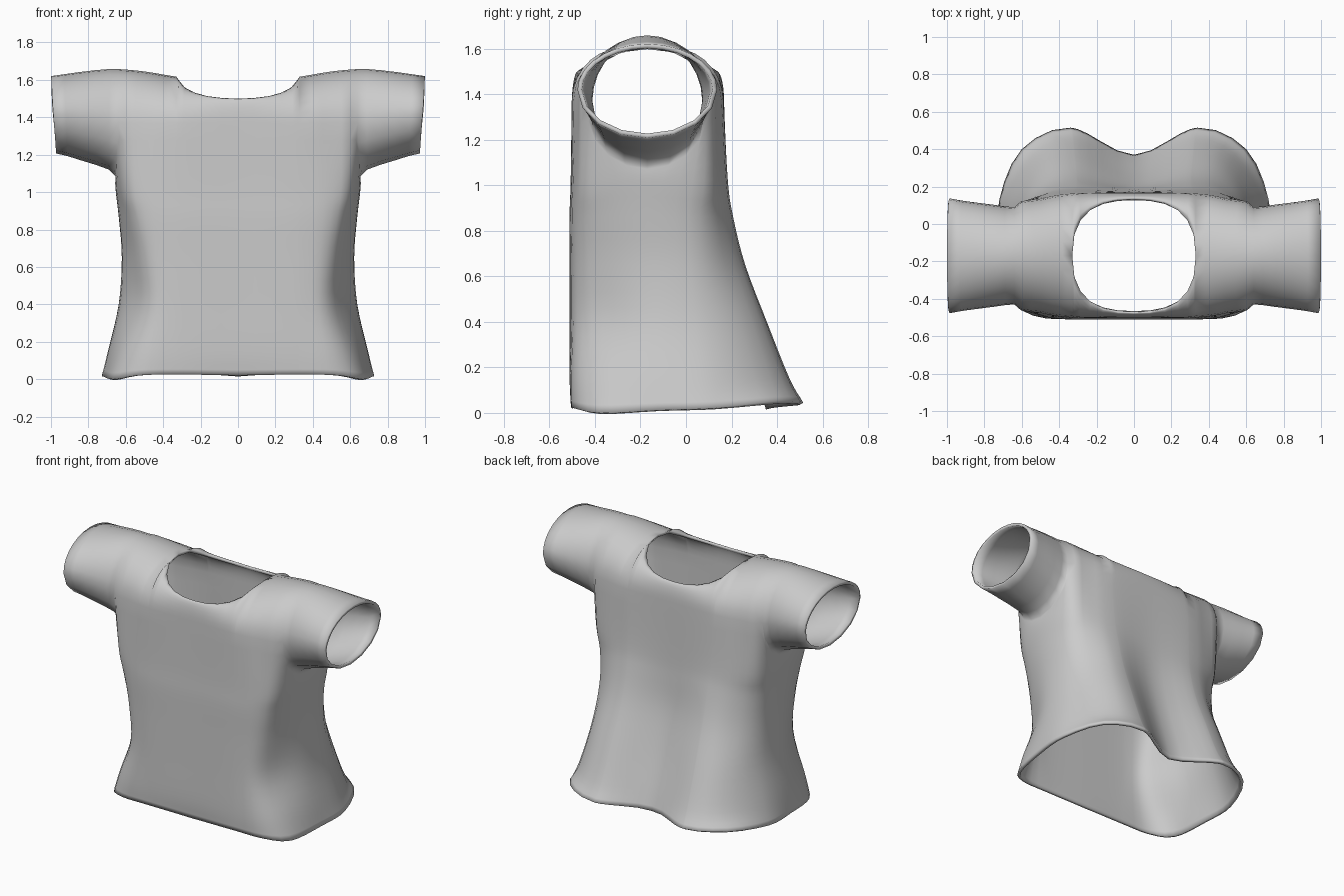
import bpy, bmesh, math
from mathutils import Vector

if "Cube" in bpy.data.objects:
    bpy.data.objects.remove(bpy.data.objects["Cube"])

YC = -0.17          # middle of sleeves and neck hole
NECK, YOKE, ARC, ARCH, SUB = 6, 6, 8, 7, 4
FRONT = NECK + YOKE    # columns from the centre line to the armhole
LAST = 2 * FRONT + ARC


def spline(pts, t):
    """Smooth curve through points, t counted in points."""
    i = min(int(t), len(pts) - 2)
    f = t - i
    p1, p2 = Vector(pts[i]), Vector(pts[i + 1])
    p0 = Vector(pts[i - 1]) if i > 0 else p1 * 2 - p2
    p3 = Vector(pts[i + 2]) if i + 2 < len(pts) else p2 * 2 - p1
    a, b = (p2 - p0) / 2, (p3 - p1) / 2
    return (p1 * (2*f**3 - 3*f*f + 1) + a * (f**3 - 2*f*f + f)
            + p2 * (3*f*f - 2*f**3) + b * (f**3 - f*f))


def height(values, t):
    """Smooth curve through single numbers."""
    return spline([(v, 0) for v in values], t)[0]


def bezier(a, b, c, d, t):
    s = 1 - t
    return a * s**3 + b * (3*s*s*t) + c * (3*s*t*t) + d * t**3


# Half outlines (x, y) of the body, front centre to back centre, by height
LEVELS = [
    (0.02, [(0, -.5), (.33, -.505), (.54, -.49), (.67, -.38), (.715, -.12),
            (.72, .13), (.60, .40), (.34, .515), (0, .37)]),
    (0.15, [(0, -.51), (.33, -.51), (.51, -.492), (.62, -.385), (.685, -.14),
            (.68, .13), (.54, .37), (.33, .455), (0, .335)]),
    (0.40, [(0, -.51), (.33, -.508), (.465, -.478), (.545, -.365), (.63, -.15),
            (.62, .10), (.50, .29), (.32, .355), (0, .26)]),
    (0.65, [(0, -.51), (.33, -.508), (.475, -.48), (.55, -.38), (.617, -.16),
            (.60, .07), (.47, .21), (.31, .26), (0, .20)]),
    (0.86, [(0, -.51), (.33, -.51), (.495, -.487), (.58, -.405), (.635, -.17),
            (.61, .06), (.48, .165), (.31, .207), (0, .18)]),
    (1.02, [(0, -.505), (.33, -.505), (.51, -.485), (.61, -.42), (.655, -.17),
            (.625, .08), (.50, .15), (.32, .183), (0, .173)]),
]
HEM_Z = [.02, .025, .02, .0, .012, .022, .05, .045, .02]
NECK_Z = [1.5, 1.503, 1.513, 1.532, 1.56, 1.602, 1.617]
CREST_Z = [1.617, 1.63, 1.643, 1.652, 1.658]
CHEST = [(0, -.5), (.33, -.5), (.5, -.475), (.64, -.43), (.65, YC),
         (.64, .09), (.5, .135), (.33, .163), (0, .167)]
CHEST_Z = 1.37


def key(j):
    """Column number -> position along an outline."""
    if j > LAST / 2:
        return 8 - key(LAST - j)
    if j <= NECK:
        return math.sin(j / NECK * math.pi / 2)
    if j <= FRONT:
        return 1 + 2 * (j - NECK) / YOKE
    return 3 + (j - FRONT) / (ARC / 2)


def outline(pts, j):
    """Point on a half outline, rounded where it meets its mirror image."""
    flip = [(-pts[i][0], pts[i][1]) for i in (1, -2)]
    p = spline([flip[0]] + pts + [flip[1]], key(j) + 1)
    if j in (0, LAST):
        p[0] = 0
    return p


def lower_arc(x, ry, mid, low, k):
    a = math.pi * k / ARC
    return Vector((x, YC - ry * math.cos(a), mid - (mid - low) * math.sin(a)))


def chest(j):
    """Top of the body wall: chest line, dipping below the armhole."""
    if FRONT <= j <= FRONT + ARC:
        k = j - FRONT
        return lower_arc(.64 + .015 * math.sin(math.pi * k / ARC), .26, CHEST_Z, 1.085, k)
    p = outline(CHEST, j)
    return Vector((p[0], p[1], CHEST_Z))


def body(j, r):
    col = []
    for i, (z, pts) in enumerate(LEVELS):
        p = outline(pts, j)
        col.append((p[0], p[1], height(HEM_Z, key(j)) if i == 0 else z))
    col.append(tuple(chest(j)))
    return spline(col, r / SUB)


def shoulder(j, v):
    """From the chest line up to the neck edge or the shoulder crest."""
    side = -1 if j < LAST / 2 else 1
    c = j if side < 0 else LAST - j
    start = chest(j)
    if c <= NECK:
        s = math.sin(c / NECK * math.pi / 2)
        depth = .305 * max(0, 1 - s**2.5)**.4
        x = 0 if c == 0 else .33 * s
        end = Vector((x, YC + side * depth, NECK_Z[c]))
    else:
        f = (c - NECK) / YOKE
        end = Vector((.33 + .31 * f, YC, height(CREST_Z, 4 * f)))
    b = Vector((start.x, start.y, start.z + .55 * (end.z - start.z)))
    d = Vector((end.x, end.y + .55 * (start.y - end.y), end.z))
    return bezier(start, b, d, end, v / ARCH)


# Sleeve rings: x, half depth, middle height, lowest, highest, cuff slant
RINGS = [(.69, .264, 1.377, 1.12, 1.658, 0), (.76, .274, 1.39, 1.145, 1.652, .003),
         (.84, .284, 1.4, 1.168, 1.642, .008), (.92, .295, 1.41, 1.192, 1.63, .014),
         (.986, .307, 1.42, 1.207, 1.62, .02)]


def sleeve(k, r):
    """k runs crest, front, bottom, back, crest."""
    n = 2 * ARCH + ARC
    if r == 0:
        if k <= ARCH:
            return shoulder(FRONT, ARCH - k)
        if k <= ARCH + ARC:
            return chest(FRONT + k - ARCH)
        return shoulder(FRONT + ARC, k - ARCH - ARC)
    x, ry, mid, low, top, slant = RINGS[r - 1]
    if ARCH <= k <= ARCH + ARC:
        p = lower_arc(x, ry, mid, low, k - ARCH)
    else:
        a = min(k, n - k) / ARCH * math.pi / 2
        p = Vector((x, YC + (-1 if k < ARCH else 1) * ry * math.sin(a),
                    mid + (top - mid) * math.cos(a)))
    p.x += slant * (p.z - 1.41) / .21 * .7
    return p


bm = bmesh.new()


def patch(fn, c0, c1, rows):
    grid = [[bm.verts.new(fn(c, r)) for r in range(rows + 1)] for c in range(c0, c1 + 1)]
    for a, b in zip(grid, grid[1:]):
        for r in range(rows):
            bm.faces.new((a[r], b[r], b[r + 1], a[r + 1]))


patch(body, 0, LAST, SUB * len(LEVELS))            # body wall
patch(shoulder, 0, FRONT, ARCH)                    # front yoke
patch(shoulder, FRONT + ARC, LAST, ARCH)           # back yoke
patch(sleeve, 0, 2 * ARCH + ARC, len(RINGS))       # sleeve
bmesh.ops.remove_doubles(bm, verts=bm.verts, dist=1e-4)
for f in bm.faces:
    f.smooth = True

mesh = bpy.data.meshes.new("shirt")
bm.to_mesh(mesh)
bm.free()
shirt = bpy.data.objects.new("shirt", mesh)
bpy.context.collection.objects.link(shirt)
mirror = shirt.modifiers.new("mirror", 'MIRROR')
mirror.use_clip = True
mirror.merge_threshold = 0.001
# Cloth thickness, added towards the inside
thick = shirt.modifiers.new("cloth thickness", 'SOLIDIFY')
thick.thickness = 0.02
thick.offset = -1

cloth = bpy.data.materials.new("grey cloth")
cloth.diffuse_color = (0.6, 0.6, 0.6, 1)
cloth.use_nodes = True
cloth.node_tree.nodes["Principled BSDF"].inputs["Base Color"].default_value = cloth.diffuse_color
mesh.materials.append(cloth)
